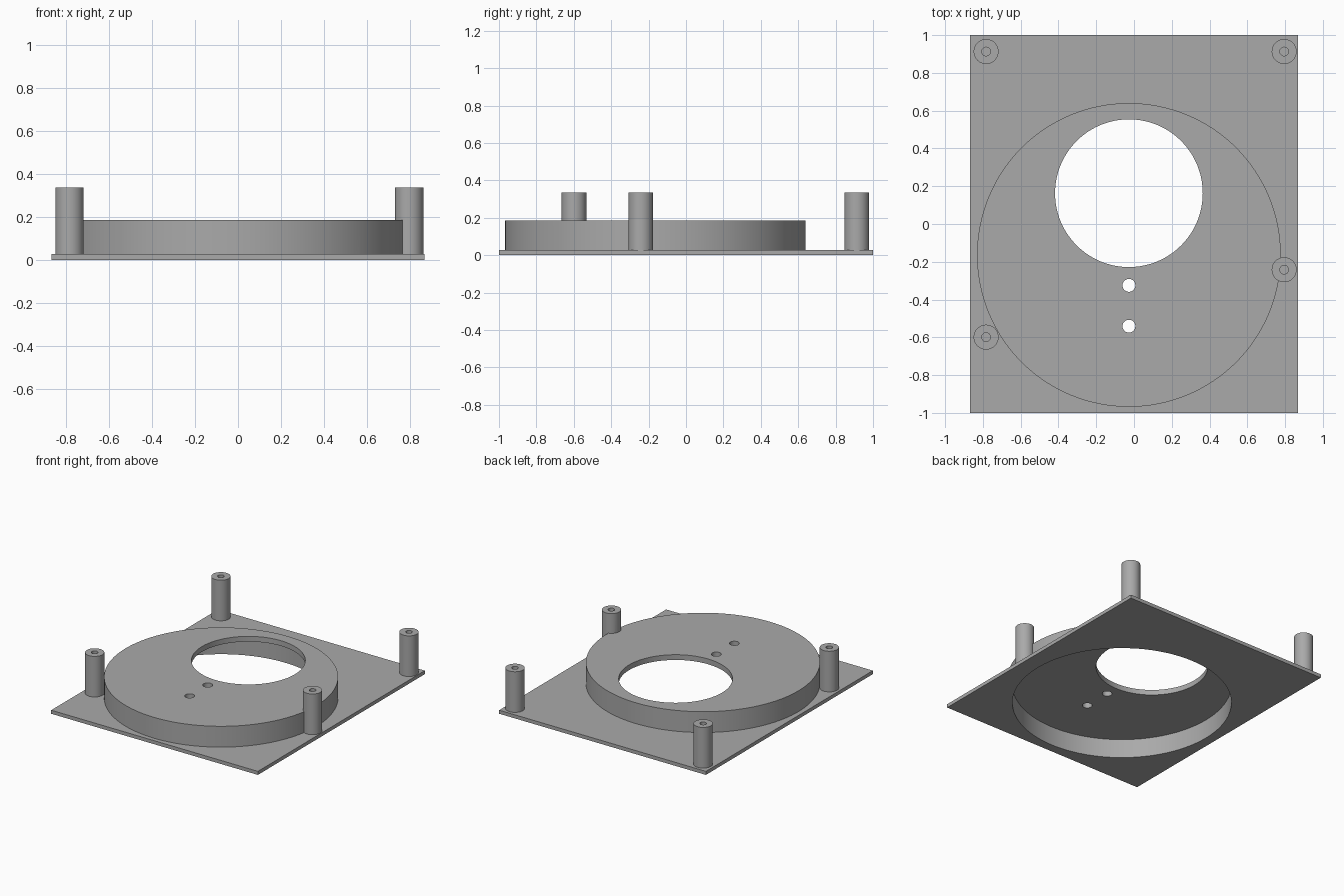
import bpy
import math

cube = bpy.data.objects.get("Cube")
if cube:
    bpy.data.objects.remove(cube, do_unlink=True)

PLATE_TOP = 0.027
DRUM_TOP = 0.185
CEILING = 0.145
POST_TOP = 0.335
CX, CY = -0.027, -0.164

grey = bpy.data.materials.new("plain grey")
grey.use_nodes = True
colour = (0.4, 0.4, 0.4, 1)
grey.diffuse_color = colour
grey.node_tree.nodes["Principled BSDF"].inputs["Base Color"].default_value = colour


def finish(obj, name):
    obj.name = name
    obj.data.materials.clear()
    obj.data.materials.append(grey)
    return obj


def cylinder(name, x, y, radius, bottom, top, sides=128):
    bpy.ops.mesh.primitive_cylinder_add(
        vertices=sides, radius=radius, depth=top - bottom,
        location=(x, y, (bottom + top) / 2))
    return finish(bpy.context.object, name)


def combine(target, tool, operation):
    mod = target.modifiers.new(operation.lower(), "BOOLEAN")
    mod.operation = operation
    mod.solver = "EXACT"
    mod.object = tool
    bpy.context.view_layer.objects.active = target
    bpy.ops.object.modifier_apply(modifier=mod.name)


def smooth(obj):
    bpy.ops.object.select_all(action="DESELECT")
    obj.select_set(True)
    bpy.context.view_layer.objects.active = obj
    bpy.ops.object.shade_smooth_by_angle(angle=math.radians(30))


def discard(obj):
    bpy.data.objects.remove(obj, do_unlink=True)


# Base plate with the raised round housing
bpy.ops.mesh.primitive_cube_add(size=1, location=(0, 0, PLATE_TOP / 2))
base = finish(bpy.context.object, "base_plate_and_housing")
base.scale = (1.734, 2, PLATE_TOP)
bpy.ops.object.transform_apply(location=False, rotation=False, scale=True)
drum = cylinder("housing_drum", CX, CY, 0.804, 0.005, DRUM_TOP)
combine(base, drum, "UNION")
discard(drum)

# Hollow underside, large opening and two small holes
cavity = cylinder("cavity_cutter", CX, CY, 0.766, -0.1, CEILING)
combine(base, cavity, "DIFFERENCE")
for y, radius in ((0.163, 0.391), (-0.325, 0.034), (-0.541, 0.034)):
    hole = cylinder("hole_cutter", CX, y, radius, -0.1, 0.4)
    combine(base, hole, "DIFFERENCE")
    discard(hole)
smooth(base)

# Standoff posts with blind screw holes
posts = {
    "back_right_post": (-0.783, 0.913),
    "back_left_post": (0.795, 0.913),
    "front_left_post": (0.795, -0.242),
    "front_right_post": (-0.783, -0.599),
}
for name, (x, y) in posts.items():
    post = cylinder(name, x, y, 0.066, PLATE_TOP - 0.005, POST_TOP, 48)
    bore = cylinder("bore_cutter", x, y, 0.023, PLATE_TOP, 0.4, 32)
    combine(post, bore, "DIFFERENCE")
    combine(post, cavity, "DIFFERENCE")
    discard(bore)
    smooth(post)
discard(cavity)
